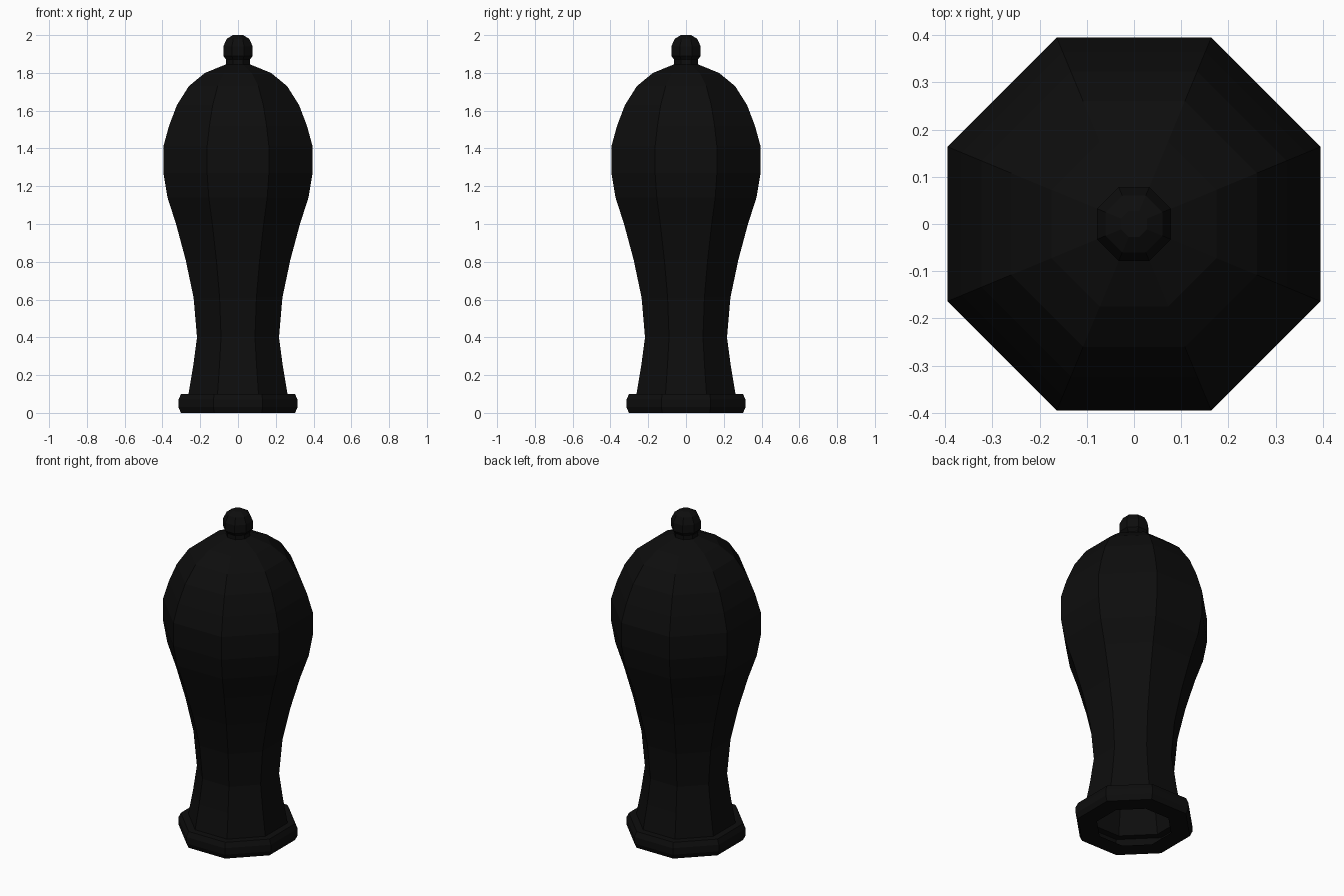
import bpy
import bmesh
import math

cube = bpy.data.objects.get("Cube")
if cube:
    bpy.data.objects.remove(cube, do_unlink=True)

SIDES = 8

# Single near-black finish
black = bpy.data.materials.new("soft_black")
black.use_nodes = True
colour = (0.004, 0.004, 0.004, 1)
black.diffuse_color = colour
black.node_tree.nodes["Principled BSDF"].inputs["Base Color"].default_value = colour


def lathe(name, profile, cap_top=False):
    """Turn (flat half-width, height) pairs, listed upward, into an octagonal shell."""
    bm = bmesh.new()
    rings = []
    for half_width, z in profile:
        r = half_width / math.cos(math.pi / SIDES)
        angles = [(i + 0.5) * math.tau / SIDES for i in range(SIDES)]
        rings.append([bm.verts.new((r * math.cos(a), r * math.sin(a), z)) for a in angles])
    for low, high in zip(rings, rings[1:]):
        for i in range(SIDES):
            j = (i + 1) % SIDES
            bm.faces.new((low[i], low[j], high[j], high[i]))
    if cap_top:
        bm.faces.new(rings[-1])
    mesh = bpy.data.meshes.new(name)
    bm.to_mesh(mesh)
    bm.free()
    mesh.materials.append(black)
    obj = bpy.data.objects.new(name, mesh)
    bpy.context.collection.objects.link(obj)
    return obj


# Foot ring with an open underside
lathe("foot_ring", [(0.20, 0), (0.302, 0), (0.315, 0.03), (0.315, 0.07),
                    (0.302, 0.10), (0.262, 0.10)])

# Hollow body, waisted below and swelling to the shoulder
lathe("body", [(0.262, 0.10), (0.237, 0.25), (0.217, 0.40), (0.235, 0.61),
               (0.277, 0.81), (0.328, 1.0), (0.373, 1.14), (0.395, 1.27),
               (0.395, 1.41), (0.365, 1.52), (0.323, 1.63), (0.26, 1.73),
               (0.175, 1.80), (0.063, 1.845)])

# Finial on a short neck
lathe("finial", [(0.063, 1.845), (0.063, 1.87), (0.078, 1.89), (0.078, 1.94),
                 (0.06, 1.98), (0.027, 2.0)], cap_top=True)
